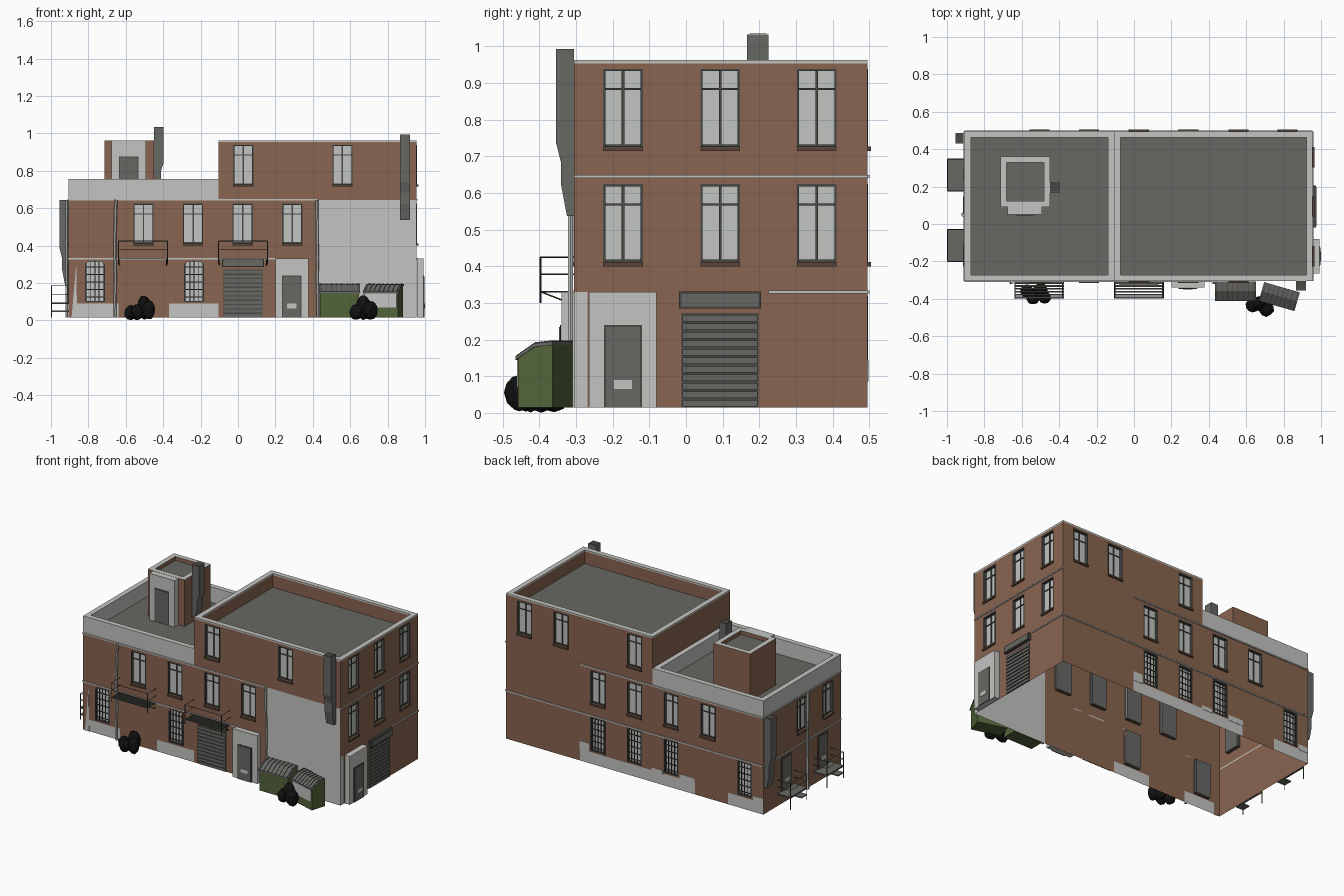
import bpy, bmesh, math, random
from mathutils import Vector, Matrix

random.seed(4)
if "Cube" in bpy.data.objects:
    bpy.data.objects.remove(bpy.data.objects["Cube"])

COLOURS = {
    "brick": (0.25, 0.13, 0.08), "plaster": (0.55, 0.55, 0.535),
    "dark_grey": (0.135, 0.137, 0.126), "glass": (0.54, 0.555, 0.54),
    "dark_metal": (0.065, 0.066, 0.06), "green_paint": (0.085, 0.125, 0.042),
    "black_plastic": (0.006, 0.006, 0.006), "sill_brown": (0.1, 0.06, 0.04)}
MATS = {}
for name, rgb in COLOURS.items():
    m = MATS[name] = bpy.data.materials.new(name)
    m.use_nodes = True
    m.diffuse_color = (*rgb, 1)
    m.node_tree.nodes["Principled BSDF"].inputs["Base Color"].default_value = (*rgb, 1)

X0, X1, Y0, Y1, BASE = -0.905, 0.955, -0.305, 0.495, 0.015
SPLIT, FLOOR1, FLOOR2 = -0.105, 0.33, 0.645
LOW, HIGH, TALL, HALF = 0.402, 0.717, 0.222, 0.054
BAR_Z0, BAR_Z1 = 0.098, 0.32
TALL_WINDOWS = [(side, u, z) for side, z, places in (
    ("front", LOW, (-0.505, -0.24, 0.025, 0.29)), ("front", HIGH, (0.028, 0.558)),
    ("left", LOW, (-0.172, 0.093, 0.357)), ("left", HIGH, (-0.172, 0.093, 0.357)),
    ("back", LOW, (-0.505, -0.24, 0.025, 0.29)), ("back", HIGH, (0.025, 0.558, 0.82)),
    ("right", LOW, (-0.172, 0.093))) for u in places]
BARRED = [("front", u) for u in (-0.765, -0.235)] + [("back", u) for u in (-0.77, -0.24, 0.025, 0.29)]
OPENINGS = [(s, u, z, z + TALL) for s, u, z in TALL_WINDOWS] + [(s, u, BAR_Z0, BAR_Z1) for s, u in BARRED]
parts = {}


def part(name, *mats):
    """Mesh under construction for a named part."""
    if name not in parts:
        parts[name] = (bmesh.new(), mats)
    return parts[name][0]


def box(bm, lo, hi, m=Matrix()):
    lo, hi = Vector(lo), Vector(hi)
    size = Matrix.Diagonal((*(hi - lo), 1))
    bmesh.ops.create_cube(bm, size=1, matrix=m @ Matrix.Translation((lo + hi) / 2) @ size)


def prism(bm, pts, vec, m=Matrix()):
    face = bm.faces.new([bm.verts.new(m @ Vector(p)) for p in pts])
    ext = bmesh.ops.extrude_face_region(bm, geom=[face], use_keep_orig=True)["geom"]
    verts = [g for g in ext if isinstance(g, bmesh.types.BMVert)]
    bmesh.ops.translate(bm, verts=verts, vec=m.to_3x3() @ Vector(vec))
    bmesh.ops.recalc_face_normals(bm, faces=bm.faces[:])


def rod(bm, a, b, r=0.002, sides=4):
    a, b = Vector(a), Vector(b)
    turn = (b - a).to_track_quat('Z', 'Y').to_matrix().to_4x4()
    bmesh.ops.create_cone(bm, cap_ends=True, segments=sides, radius1=r, radius2=r,
                          depth=(b - a).length, matrix=Matrix.Translation((a + b) / 2) @ turn)


def on(side, u, z, d):
    """Point on a wall: u along it, z up, d outward."""
    return Vector({"front": (u, Y0 - d, z), "back": (u, Y1 + d, z),
                   "left": (X1 + d, u, z), "right": (X0 - d, u, z)}[side])


def wbox(bm, side, u0, u1, z0, z1, d0, d1):
    a, b = on(side, u0, z0, d0 + 0.001), on(side, u1, z1, d1)
    box(bm, [min(p) for p in zip(a, b)], [max(p) for p in zip(a, b)])


def in_opening(c):
    for side, u, z0, z1 in OPENINGS:
        mid = on(side, u, (z0 + z1) / 2, 0)
        off = c - mid
        along, out = (off.x, off.y) if side in ("front", "back") else (off.y, off.x)
        if abs(out) < 0.001 and abs(along) < HALF and abs(off.z) < (z1 - z0) / 2:
            return True
    return False


# Building shells, open underneath, with sunken roofs and window openings
def shell(name, x0, x1, top, depth, cuts_x, cuts_z, rule, drop):
    bm = part(name, "brick", "plaster", "dark_grey")
    box(bm, (x0, Y0, BASE), (x1, Y1, top))
    bmesh.ops.delete(bm, geom=[f for f in bm.faces if f.normal.z < -0.5], context='FACES')
    roof = [f for f in bm.faces if f.normal.z > 0.5]
    bmesh.ops.inset_individual(bm, faces=roof, thickness=0.033, use_even_offset=True)
    bmesh.ops.inset_individual(bm, faces=roof, thickness=0.0005, depth=-depth)
    cuts = {(0, c) for c in cuts_x} | {(2, c) for c in cuts_z} | {(1, -0.265)}
    for side, u, z0, z1 in OPENINGS:
        axis = 0 if side in ("front", "back") else 1
        cuts |= {(axis, u - HALF), (axis, u + HALF), (2, z0), (2, z1)}
    for axis, c in sorted(cuts):
        no = Vector([float(i == axis) for i in range(3)])
        bmesh.ops.bisect_plane(bm, geom=bm.verts[:] + bm.edges[:] + bm.faces[:],
                               plane_co=no * c, plane_no=no)
    bm.normal_update()
    gone = [f for f in bm.faces if drop(f.calc_center_median()) or in_opening(f.calc_center_median())]
    bmesh.ops.delete(bm, geom=gone, context='FACES')
    for f in bm.faces:
        c = f.calc_center_median()
        if f.normal.z > 0.5:
            f.material_index = 1 if c.z > top - 0.01 else 2
        else:
            f.material_index = rule(c, f.normal)


PATCHES = {"front": [(-0.865, -0.64), (-0.37, SPLIT)], "back": [(X0, -0.65), (-0.41, 0.42)]}


def wall_rule(c, n):
    patch = False
    if abs(n.y) > 0.5 and c.z < 0.09:
        patch = any(a < c.x < b for a, b in PATCHES["front" if n.y < 0 else "back"])
    plaster = n.y < -0.5 and c.x > 0.42 and c.z < FLOOR2
    corner = n.x > 0.5 and c.y < -0.265 and c.z < FLOOR1
    return 1 if patch or plaster or corner else 0


levels = [0.09, FLOOR1, FLOOR2]
shell("low_wing", X0, SPLIT, 0.757, 0.1, [-0.865, -0.64, -0.65, -0.37, -0.41], levels,
      lambda c, n: 1 if c.z > FLOOR2 else wall_rule(c, n),
      lambda c: c.x > SPLIT - 0.001 and c.z < FLOOR2)
shell("high_wing", SPLIT, X1, 0.963, 0.09, [0.42], levels + [0.953],
      lambda c, n: 1 if c.z > 0.953 else wall_rule(c, n),
      lambda c: c.x < SPLIT + 0.001 and c.z < FLOOR2)

# Irregular worn plaster around the patches
plate = part("worn_plaster", "plaster")
strip = [on("front", u, z, 0.001) for u, z in ((-0.89, BASE), (-0.86, BASE), (-0.865, 0.3))]
prism(plate, strip, (0, -0.002, 0))
for u0, u1, z in ((0.352, 0.42, 0.145), (-0.41, -0.302, 0.12), (-0.18, -0.1, 0.11), (-0.905, -0.832, 0.12)):
    wbox(plate, "back", u0, u1, 0.085, z, 0, 0.003)

# String courses
bm = part("ledges", "plaster")
for side, u0, u1, z in (("front", X0, 0.2, FLOOR1), ("front", X0, 0.425, FLOOR2), ("back", X0, X1, FLOOR1),
                        ("back", X0, 0.42, FLOOR2), ("left", 0.225, Y1, FLOOR1), ("left", Y0, Y1, FLOOR2),
                        ("right", Y0, Y1, FLOOR1), ("right", Y0, Y1, FLOOR2)):
    wbox(bm, side, u0, u1, z - 0.004, z + 0.004, -0.001, 0.006)


# Recessed windows: pane, surround and reveals
def recess(side, u, z0, z1):
    w, t = HALF, 0.006
    wbox(part("window_panes", "glass"), side, u - w, u + w, z0, z1, -0.021, -0.017)
    wbox(part("window_backs", "dark_grey"), side, u - w, u + w, z0, z1, -0.024, -0.021)
    fr = part("window_frames", "dark_metal")
    for a, b, c, d in ((-w, t - w, z0, z1), (w - t, w, z0, z1), (-w, w, z1 - t, z1), (-w, w, z0, z0 + t)):
        wbox(fr, side, u + a, u + b, c, d, -0.021, 0.002)
    return fr


# Tall windows with a mullion, transom and sill
for side, u, z0 in TALL_WINDOWS:
    z1, w = z0 + TALL, HALF
    fr = recess(side, u, z0, z1)
    for a, b, c, d in ((-0.0035, 0.0035, z0, z1), (-w, w, z1 - 0.058, z1 - 0.053), (-w, w, z0 + 0.008, z0 + 0.016)):
        wbox(fr, side, u + a, u + b, c, d, -0.018, -0.012)
    wbox(part("window_sills", "sill_brown"), side, u - w, u + w, z0 - 0.002, z0 + 0.01, -0.018, 0.01)

# Barred ground floor windows, arched on the front
for side, u in BARRED:
    recess(side, u, BAR_Z0, BAR_Z1)
    bars = part("window_bars", "dark_metal")
    for i in range(5):
        x = u + (i - 2) * 0.022
        wbox(bars, side, x - 0.002, x + 0.002, BAR_Z0, BAR_Z1, -0.004, 0.001)
        z = 0.125 + i * 0.04
        wbox(bars, side, u - HALF, u + HALF, z - 0.002, z + 0.002, -0.004, 0.001)
    if side == "front":
        for s in (-1, 1):
            arc = [(u + s * HALF * math.cos(a), BAR_Z1 - 0.03 + 0.03 * math.sin(a))
                   for a in (math.pi * i / 8 for i in range(5))]
            prism(part("arch_spandrels", "brick"),
                  [on(side, *p, 0.003) for p in [(u + s * HALF, BAR_Z1)] + arc], (0, 0.018, 0))

# Roller shutters
for side, u in (("front", 0.027), ("left", 0.093)):
    wbox(part("shutter_frames", "dark_metal"), side, u - 0.105, u + 0.105, BASE, 0.272, 0, 0.003)
    wbox(part("shutter_box_trims", "dark_metal"), side, u - 0.112, u + 0.112, 0.285, 0.331, 0, 0.017)
    wbox(part("shutter_boxes", "dark_grey"), side, u - 0.105, u + 0.105, 0.291, 0.325, 0, 0.02)
    for i in range(11):
        z = 0.018 + i * 0.0232
        wbox(part("shutter_slats", "dark_grey"), side, u - 0.102, u + 0.102, z, z + 0.017, 0.001, 0.008)


# Doors
def door(side, u, z0, h, d, w=0.052):
    wbox(part("door_frames", "dark_metal"), side, u - w, u + w, z0, z0 + h, d, d + 0.004)
    wbox(part("doors", "dark_grey"), side, u - w + 0.005, u + w - 0.005, z0, z0 + h - 0.005, d, d + 0.007)
    wbox(part("door_plates", "plaster"), side, u - 0.025, u + 0.025, z0 + 0.05, z0 + 0.075, d, d + 0.01)


wbox(part("porches", "plaster"), "front", 0.2, 0.378, BASE, FLOOR1, 0, 0.035)
wbox(part("porches"), "left", -0.265, -0.08, BASE, FLOOR1, 0, 0.038)
wbox(part("brick_joint", "brick"), "left", -0.269, -0.264, BASE, FLOOR1, 0, 0.003)
door("front", 0.288, BASE, 0.225, 0.035)
door("left", -0.172, BASE, 0.225, 0.036)

# Roof stair hut
bm = part("stair_hut", "brick", "plaster", "dark_grey")
box(bm, (-0.715, 0.09, 0.65), (-0.45, 0.36, 0.962))
roof = [f for f in bm.faces if f.normal.z > 0.5]
rim = bmesh.ops.inset_individual(bm, faces=roof, thickness=0.032, use_even_offset=True)["faces"]
for f in rim:
    f.material_index = 1
bmesh.ops.inset_individual(bm, faces=roof, thickness=0.0005, depth=-0.025)
roof[0].material_index = 2
box(part("hut_porch", "plaster"), (-0.675, 0.05, 0.65), (-0.493, 0.1, 0.961))
wbox(part("hut_door_frame", "dark_metal"), "front", -0.637, -0.533, 0.66, 0.877, Y0 - 0.05, Y0 - 0.047)
wbox(part("hut_door", "dark_grey"), "front", -0.632, -0.538, 0.66, 0.872, Y0 - 0.05, Y0 - 0.045)


# Tapering ducts
def duct(origin, out, along, scale=1.0):
    out, o = Vector(out), Vector(origin)
    prof = ((0, 0), (0.05, 0), (0.05, -0.255), (0.036, -0.31), (0.036, -0.37), (0.02, -0.455), (0, -0.455))
    bm = part("ducts", "dark_grey")
    prism(bm, [o + out * d + Vector((0, 0, z * scale)) for d, z in prof], along)
    top = [o + out * d + Vector(along) * t + Vector((0, 0, 0.001))
           for d, t in ((0.004, 0.1), (0.046, 0.1), (0.046, 0.9), (0.004, 0.9))]
    prism(part("duct_mouths", "dark_metal"), top, (0, 0, 0.001))


duct((0.865, Y0, 0.993), (0, -1, 0), (0.055, 0, 0))
duct((X0, 0.43, FLOOR2), (-1, 0, 0), (0, 0.057, 0))
duct((-0.448, 0.167, 1.033), (1, 0, 0), (0, 0.058, 0), 0.75)

# Drainpipes with slight kinks
for side, u in (("front", -0.655), ("front", 0.425), ("right", 0.05)):
    pts = [on(side, u + random.uniform(-0.004, 0.004), BASE + i * 0.105, 0.01) for i in range(7)]
    for a, b in zip(pts, pts[1:]):
        rod(part("drainpipes", "plaster"), a, b, 0.008, 6)


# Railed platforms
def railing(side, u0, u1, z0, heights, d):
    bm = part("railings", "dark_metal")
    for z in heights:
        path = [on(side, u, z, e) for u, e in ((u0, 0), (u0, d), (u1, d), (u1, 0))]
        for a, b in zip(path, path[1:]):
            rod(bm, a, b)
    for u in (u0, u1):
        rod(bm, on(side, u, z0, d), on(side, u, heights[-1], d), 0.003)


for u in (-0.507, 0.027):
    railing("front", u - 0.131, u + 0.131, 0.3, (0.33, 0.378, 0.425), 0.092)
    for i in range(6):
        d = 0.005 + i * 0.0155
        wbox(part("balcony_slats", "dark_metal"), "front", u - 0.131, u + 0.131, 0.328, 0.332, d, d + 0.01)
    for s in (-0.125, 0.125):
        rod(part("balcony_braces", "dark_metal"), on("front", u + s, 0.33, 0.09), on("front", u + s, 0.295, 0))
for y in (0.262, -0.115):
    wbox(part("landings", "dark_grey"), "right", y - 0.086, y + 0.086, 0.087, 0.097, 0, 0.093)
    wbox(part("landing_steps", "dark_grey"), "right", y - 0.086, y - 0.03, 0.045, 0.052, 0, 0.093)
    railing("right", y - 0.085, y + 0.085, BASE, (0.095, 0.14, 0.185), 0.092)
    door("right", y, 0.097, 0.215, 0)


# Waste containers with ribbed sloping lids
def container(x, y, angle, w):
    m = Matrix.Translation((x, y, 0)) @ Matrix.Rotation(angle, 4, 'Z')
    prism(part("containers", "green_paint"),
          [(0, 0, BASE), (0, -0.098, BASE), (0, -0.098, 0.15), (0, -0.05, 0.182), (0, 0, 0.187)], (w, 0, 0), m)
    lid = [(-0.004, 0, 0.185), (-0.004, -0.05, 0.18), (-0.004, -0.104, 0.145),
           (-0.004, -0.104, 0.154), (-0.004, -0.05, 0.19), (-0.004, 0, 0.195)]
    prism(part("container_lids", "dark_grey"), lid, (w + 0.008, 0, 0), m)
    for i in range(8):
        shift = Matrix.Translation((0.008 + i * (w - 0.012) / 7, 0, 0.003))
        prism(part("lid_ribs", "dark_metal"), lid, (0.004, 0, 0), m @ shift)
    return m


container(0.438, -0.308, 0, 0.209)
turned = container(0.7, -0.312, -0.28, 0.19)
box(part("container_panel", "plaster"), (0.006, -0.102, 0.07), (0.184, -0.098, 0.145), turned)

# Rubbish bags
for x, y, r, h in ((-0.572, -0.36, 0.04, 0.042), (-0.502, -0.355, 0.042, 0.07), (-0.478, -0.392, 0.038, 0.055),
                   (-0.54, -0.395, 0.038, 0.045), (0.632, -0.437, 0.038, 0.045), (0.67, -0.425, 0.042, 0.07),
                   (0.708, -0.455, 0.042, 0.055)):
    m = Matrix.Translation((x, y, h)) @ Matrix.Diagonal((r, r, h, 1))
    made = bmesh.ops.create_icosphere(part("rubbish_bags", "black_plastic"), subdivisions=2, radius=1, matrix=m)
    for v in made["verts"]:
        v.co += (v.co - Vector((x, y, h))) * random.uniform(-0.12, 0.0)

for name, (bm, mats) in parts.items():
    mesh = bpy.data.meshes.new(name)
    bm.to_mesh(mesh)
    bm.free()
    for mat in mats:
        mesh.materials.append(MATS[mat])
    bpy.context.collection.objects.link(bpy.data.objects.new(name, mesh))
